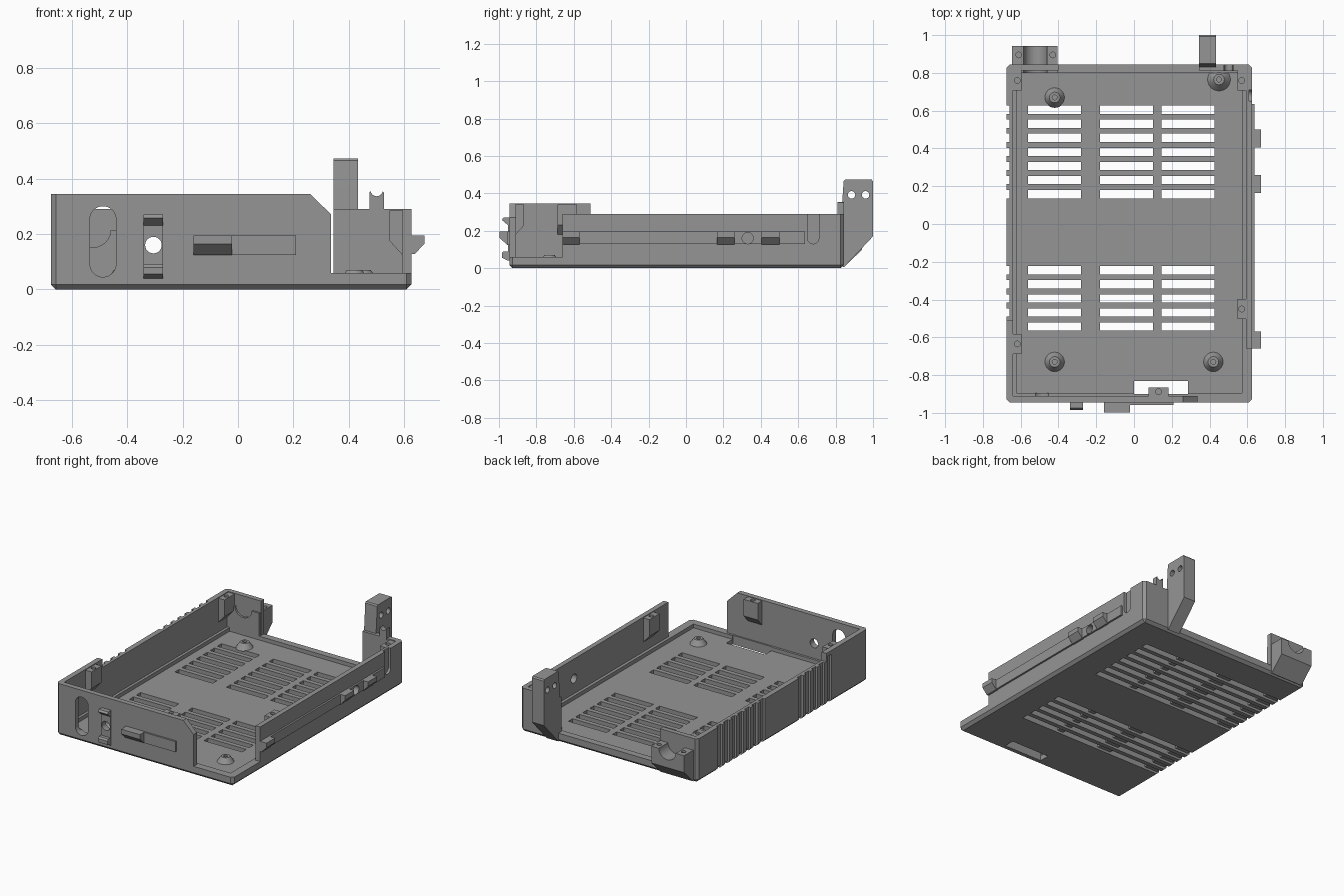
import bpy, bmesh, math
from mathutils import Matrix

if "Cube" in bpy.data.objects:
    bpy.data.objects.remove(bpy.data.objects["Cube"])

grey = bpy.data.materials.new("grey plastic")
grey.diffuse_color = (0.30, 0.30, 0.30, 1)
grey.use_nodes = True
grey.node_tree.nodes["Principled BSDF"].inputs["Base Color"].default_value = grey.diffuse_color
AXES = {'x': lambda a, b, t: (t, a, b),
        'y': lambda a, b, t: (a, t, b),
        'z': lambda a, b, t: (a, b, t)}


def add(name, bm):
    bmesh.ops.recalc_face_normals(bm, faces=bm.faces[:])
    me = bpy.data.meshes.new(name)
    bm.to_mesh(me)
    bm.free()
    me.materials.append(grey)
    ob = bpy.data.objects.new(name, me)
    bpy.context.collection.objects.link(ob)
    return ob


def extrude(bm, axis, pts, t0, t1):
    f = AXES[axis]
    a = [bm.verts.new(f(p, q, t0)) for p, q in pts]
    b = [bm.verts.new(f(p, q, t1)) for p, q in pts]
    bm.faces.new(a)
    bm.faces.new(b[::-1])
    n = len(a)
    for i in range(n):
        bm.faces.new((a[i], a[(i + 1) % n], b[(i + 1) % n], b[i]))


def prism(name, axis, pts, t0, t1):
    bm = bmesh.new()
    extrude(bm, axis, pts, t0, t1)
    return add(name, bm)


def rect(x0, x1, y0, y1):
    return [(x0, y0), (x1, y0), (x1, y1), (x0, y1)]


def boxes(name, items):
    bm = bmesh.new()
    for x0, x1, y0, y1, z0, z1 in items:
        extrude(bm, 'z', rect(x0, x1, y0, y1), z0, z1)
    return add(name, bm)


def arc(cx, cy, r, a0, a1, n=20):
    return [(cx + r * math.cos(math.radians(a0 + (a1 - a0) * i / n)),
             cy + r * math.sin(math.radians(a0 + (a1 - a0) * i / n))) for i in range(n + 1)]


def circle(cx, cy, r):
    return arc(cx, cy, r, 0, 360, 24)[:-1]


def cut(ob, *cutters):
    for c in cutters:
        m = ob.modifiers.new("cut", 'BOOLEAN')
        m.operation, m.solver, m.object = 'DIFFERENCE', 'EXACT', c
        dg = bpy.context.evaluated_depsgraph_get()
        me = bpy.data.meshes.new_from_object(ob.evaluated_get(dg))
        ob.modifiers.clear()
        ob.data = me
        bpy.data.objects.remove(c)


# tray shell with chamfered bottom and corners
bm = bmesh.new()
extrude(bm, 'z', rect(-.675, .625, -.945, .845), 0, .345)
edges = [e for e in bm.edges if min(v.co.z for v in e.verts) < .01]
bmesh.ops.bevel(bm, geom=edges, offset=.018, segments=1, affect='EDGES')
tray = add("tray", bm)
cut(tray,
    boxes("cavity", [(-.64, .592, -.91, .812, .06, .5)]),
    boxes("floor_recess", [(-.622, .572, -.895, .8, .035, .07)]),
    boxes("low_walls", [(-.8, .8, -.51, 1, .29, .5)]),
    boxes("open_corner", [(.335, .8, -1, -.66, .06, .5)]),
    boxes("open_back", [(-.4, .345, .7, 1, .06, .5)]),
    prism("front_wall_chamfer", 'y', [(.26, .36), (.26, .345), (.336, .27), (.4, .27), (.4, .36)], -1, -.8),
    boxes("right_wall_top", [(.5, .8, -.8, -.4, .29, .5)]))

# ventilation slots, with grooves under the floor and up the left wall
rows = [.605 - .0745 * i for i in range(7)] + [-.245 - .0745 * i for i in range(5)]
h = .022
cut(tray,
    boxes("slots", [(x, x + .28, y - h, y + h, -.1, .1) for y in rows for x in (-.56, -.18, .145)]),
    boxes("grooves", [(-.8, .425, y - h, y + h, -.1, .016) for y in rows]),
    boxes("wall_grooves", [(-.8, -.66, y - h, y + h, -.1, .32) for y in rows]))

# openings in front wall, floor and right wall
cut(tray,
    prism("cable_slot", 'y', arc(-.487, .253, .047, 0, 180) + arc(-.487, .092, .047, 180, 360), -1, -.85),
    prism("front_hole", 'y', circle(-.305, .16, .03), -1, -.85),
    boxes("floor_window", [(0, .285, -.9, -.83, -.1, .1)]),
    prism("side_groove", 'x', arc(.68, .16, .03, 180, 360) + [(.71, .4), (.65, .4)], .608, .7))

# right side rail and catches
rail = boxes("side_rail", [(.62, .637, -.66, .635, .13, .195)])
cut(rail, prism("rail_hole", 'x', circle(.33, .16, .03), .5, .7))
cut(tray, prism("side_hole", 'x', circle(.33, .16, .03), .5, .7))
catch = [(.62, .195), (.672, .195), (.672, .165), (.637, .127), (.62, .127)]
for i, (y0, y1) in enumerate([(-.66, -.57), (.165, .26), (.405, .5)]):
    prism(f"side_catch_{i + 1}", 'y', catch, y0, y1)

# front rail, catch and hooks
boxes("front_rail", [(-.16, .21, -.957, -.94, .125, .195)])
prism("front_catch", 'x', [(-.94, .195), (-.998, .195), (-.998, .163), (-.957, .125), (-.94, .125)], -.16, -.022)
hook_plate = boxes("hook_plate", [(-.34, -.27, -.952, -.94, .04, .27)])
cut(hook_plate, prism("plate_hole", 'y', circle(-.305, .16, .03), -1, -.9))
prism("upper_hook", 'x', [(-.94, .27), (-.975, .27), (-.985, .258), (-.952, .23), (-.94, .23)], -.34, -.27)
prism("lower_hook", 'x', [(-.94, .09), (-.975, .09), (-.985, .08), (-.985, .056), (-.952, .04), (-.94, .04)], -.34, -.27)

# screw tabs along the walls; d is the direction pointing into the tray


def tab(name, axis, wall, d, mid, top):
    pts = [(wall - d * .01, top), (wall + d * .045, top), (wall + d * .045, top - .11),
           (wall, top - .16), (wall - d * .01, top - .16)]
    ob = prism(name, axis, pts, mid - .052, mid + .052)
    c = (mid, wall + d * .022) if axis == 'x' else (wall + d * .022, mid)
    cut(ob, prism("tab_hole", 'z', circle(*c, .015), top - .08, top + .1))


tab("front_tab", 'x', -.91, 1, .13, .34)
tab("left_front_tab", 'y', -.64, 1, -.635, .34)
tab("left_back_tab", 'y', -.64, 1, .76, .285)
tab("right_front_tab", 'y', .592, -1, -.45, .285)
tab("right_back_tab", 'y', .592, -1, .76, .285)

# board standoffs with a screw hole
for i, (x, y, r) in enumerate([(-.42, -.73, .055), (.42, -.73, .055), (-.42, .67, .055), (.45, .765, .065)]):
    bm = bmesh.new()
    bmesh.ops.create_cone(bm, cap_ends=True, segments=28, radius1=r, radius2=.028, depth=.04,
                          matrix=Matrix.Translation((x, y, .05)))
    post = add(f"standoff_{i + 1}", bm)
    cut(post, prism("standoff_hole", 'z', circle(x, y, .013), .045, .2))

# hinge post at the back right
post = prism("back_post", 'x', [(.83, .02), (.845, .005), (1, .17), (1, .465), (.993, .473),
                                (.85, .473), (.843, .465), (.83, .28)], .345, .433)
cut(post, *[prism("pin_hole", 'x', circle(y, .392, .02), .2, .6) for y in (.885, .96)])

# notched cable guide on the back wall
prism("cable_guide", 'y', [(.474, .28), (.526, .28), (.526, .35)] + arc(.5, .358, .022, -10, -170, 10) + [(.474, .35)],
      .81, .845)

# cable saddle at the back left
saddle = prism("cable_saddle", 'x', [(.8, .03), (.845, .005), (.942, .1), (.942, .212), (.8, .212)], -.645, -.405)
cut(saddle,
    prism("saddle_channel", 'y', circle(-.522, .215, .063), .7, 1.1),
    *[prism("saddle_hole", 'z', circle(x, .895, .015), .13, .3) for x in (-.61, -.43)])

# keep curved cuts smooth and edges sharp
for ob in bpy.context.scene.objects:
    ob.select_set(True)
bpy.context.view_layer.objects.active = tray
bpy.ops.object.shade_smooth_by_angle(angle=math.radians(30))
